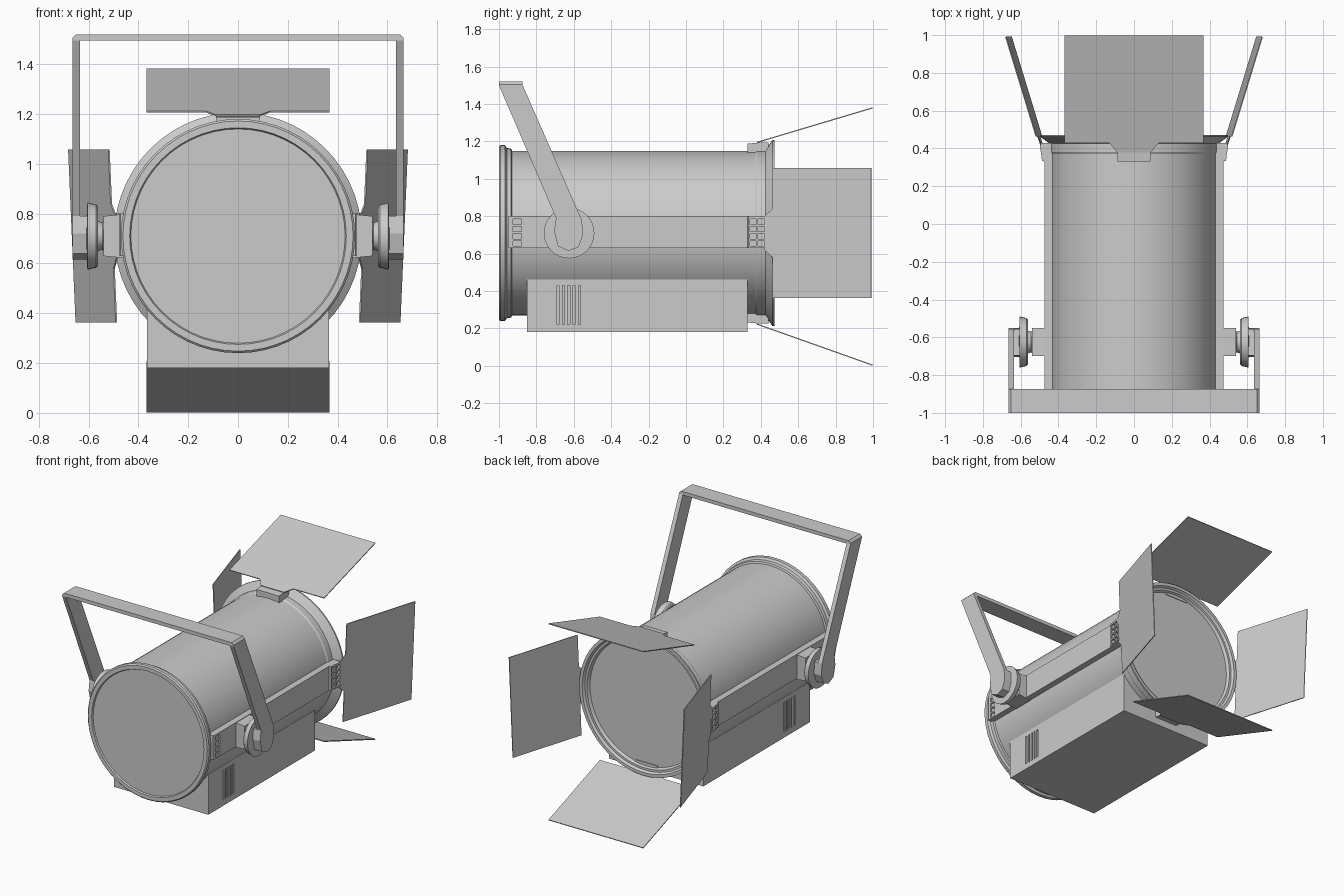
import bpy, bmesh, math
from mathutils import Vector

if "Cube" in bpy.data.objects:
    bpy.data.objects.remove(bpy.data.objects["Cube"])

CZ = 0.71  # height of the lamp axis


def finish(name, bm, smooth=False):
    bmesh.ops.recalc_face_normals(bm, faces=bm.faces)
    me = bpy.data.meshes.new(name)
    bm.to_mesh(me)
    bm.free()
    ob = bpy.data.objects.new(name, me)
    bpy.context.collection.objects.link(ob)
    bpy.context.view_layer.objects.active = ob
    if smooth:
        bpy.ops.object.select_all(action='DESELECT')
        ob.select_set(True)
        bpy.ops.object.shade_smooth_by_angle(angle=math.radians(25))
    return ob


def prism(name, pts, vec):
    """Extrude a flat 3D polygon along a vector."""
    bm = bmesh.new()
    f = bm.faces.new([bm.verts.new(p) for p in pts])
    ext = bmesh.ops.extrude_face_region(bm, geom=[f], use_keep_orig=True)
    new = [v for v in ext['geom'] if isinstance(v, bmesh.types.BMVert)]
    bmesh.ops.translate(bm, verts=new, vec=vec)
    return finish(name, bm)


def boxes(name, bounds):
    """One mesh of boxes, each (x0, x1, y0, y1, z0, z1)."""
    bm = bmesh.new()
    for x0, x1, y0, y1, z0, z1 in bounds:
        vs = bmesh.ops.create_cube(bm, size=1)['verts']
        for v in vs:
            v.co = ((x0 + x1) / 2 + v.co.x * abs(x1 - x0),
                    (y0 + y1) / 2 + v.co.y * (y1 - y0),
                    (z0 + z1) / 2 + v.co.z * (z1 - z0))
    return finish(name, bm)


def lathe(name, profile, centre, axis, steps):
    """Spin (along, radius) points about the given axis."""
    bm = bmesh.new()
    axis = Vector(axis)
    side = Vector((0, 0, 1))
    vs = [bm.verts.new(Vector(centre) + axis * a + side * r) for a, r in profile]
    es = [bm.edges.new(p) for p in zip(vs, vs[1:])]
    bmesh.ops.spin(bm, geom=vs + es, cent=centre, axis=axis,
                   angle=2 * math.pi, steps=steps, use_duplicate=False)
    bmesh.ops.remove_doubles(bm, verts=bm.verts, dist=1e-5)
    return finish(name, bm, True)


def cut(ob, bounds):
    cutter = boxes("slot_cutter", bounds)
    cutter.hide_render = True
    mod = ob.modifiers.new("slots", 'BOOLEAN')
    mod.object, mod.operation, mod.solver = cutter, 'DIFFERENCE', 'EXACT'
    bpy.context.view_layer.objects.active = ob
    bpy.ops.object.modifier_apply(modifier=mod.name)
    bpy.data.objects.remove(cutter)


def door(name, start, along, wide, half, length, tab):
    """Thin flap with a narrow hinge tongue at its inner edge."""
    o, d, w = Vector(start), Vector(along).normalized(), Vector(wide).normalized()
    outline = [(0, .09), (tab, .13), (tab, half), (length, half)]
    pts = [o + d * a + w * b for a, b in outline]
    pts += [o + d * a - w * b for a, b in reversed(outline)]
    n = d.cross(w).normalized() * 0.006
    return prism(name, [p - n / 2 for p in pts], n)


# lamp housing with rear rim, flared front and recessed lens
lathe("lamp_housing", [
    (-.99, 0), (-.99, .43), (-1, .435), (-1, .462), (-.992, .47), (-.968, .47),
    (-.958, .455), (-.935, .452), (-.93, .44), (.37, .44), (.38, .446),
    (.425, .446), (.462, .497), (.472, .497), (.472, .475), (.455, .465),
    (.455, .45), (.435, .44), (.435, 0)], (0, 0, CZ), (0, 1, 0), 56)

# control box underneath, with vent slots on both sides
box = boxes("control_box", [(-.365, .365, -.85, .33, .18, .463)])
cut(box, [(s * .352, s * .40, y, y + .012, .22, .43)
          for s in (-1, 1) for y in [-.69 + .0285 * i for i in range(5)]])

# yoke crossbar with chamfered corners
prism("yoke_crossbar", [(x, -1, z) for x, z in [
    (-.665, 1.495), (-.665, 1.505), (-.65, 1.52), (.65, 1.52),
    (.665, 1.505), (.665, 1.495)]], (0, .127, 0))

for s, side in ((-1, "left"), (1, "right")):
    # side rail, widening to a hinge block at the front
    rail = prism(side + "_rail", [(s * x, y, .63) for x, y in [
        (.40, -.95), (.472, -.95), (.475, -.94), (.475, .33), (.487, .335),
        (.5, .43), (.40, .43)]], (0, 0, .17))
    rows = [.64 + .039 * i for i in range(4)]
    slots = [(s * .465, s * .6, -.925, -.88, z, z + .028) for z in rows]
    slots += [(s * .479, s * .6, y, y + .034, z, z + .028)
              for z in rows for y in (.343, .385)]
    cut(rail, slots)

    # pivot block, tapering outward
    prism(side + "_pivot_block", [(s * x, -.70, z) for x, z in [
        (.44, .62), (.54, .63), (.54, .79), (.44, .80)]], (0, .15, 0))

    # locking knob on its spindle
    lathe(side + "_knob", [
        (.53, 0), (.53, .07), (.545, .055), (.562, .06), (.562, .118),
        (.57, .127), (.605, .135), (.608, .07), (.64, .07), (.64, 0)],
        (0, -.625, CZ), (s, 0, 0), 32)

    # yoke arm and its thicker foot
    foot = [(-.705, .72), (-.685, .64), (-.63, .615), (-.575, .635),
            (-.55, .70), (-.557, .78)]
    arm = [(-1, 1.5), (-.695, .79)] + foot + [(-.873, 1.5)]
    prism(side + "_yoke_arm", [(s * .635, y, z) for y, z in arm], (s * .03, 0, 0))
    prism(side + "_yoke_foot", [(s * .605, y, z) for y, z in foot + [(-.695, .79)]],
          (s * .031, 0, 0))

    # side flap
    door(side + "_flap", (s * .49, .42, CZ), (s * .162, .53, 0),
         (s * .043, 0, 1), .348, .597, .045)

# upper and lower hinge blocks and flaps
for s, side in ((1, "top"), (-1, "bottom")):
    prism(side + "_hinge", [(-.088, y, CZ + s * r) for y, r in [
        (.33, .42), (.33, .478), (.38, .483), (.44, .483), (.44, .42)]], (.176, 0, 0))
door("top_flap", (0, .38, 1.195), (0, .62, .185), (1, 0, 0), .367, .645, .052)
door("bottom_flap", (0, .38, .223), (0, .62, -.22), (1, 0, 0), .367, .656, .052)
